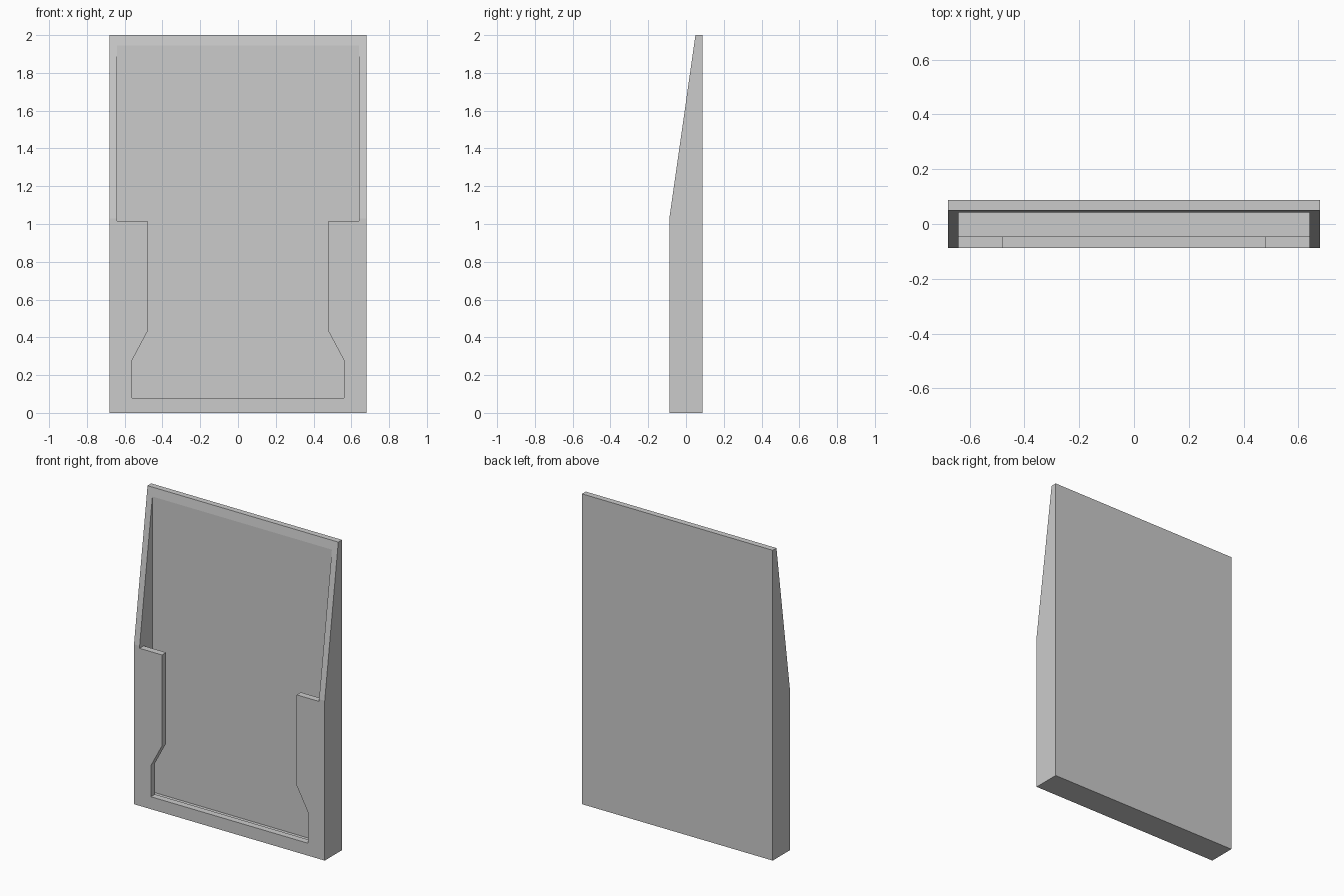
import bpy, bmesh
from mathutils import Vector

cube = bpy.data.objects.get("Cube")
if cube:
    bpy.data.objects.remove(cube, do_unlink=True)

grey = bpy.data.materials.new("plain grey")
grey.use_nodes = True
colour = (0.6, 0.6, 0.6, 1)
grey.diffuse_color = colour
grey.node_tree.nodes["Principled BSDF"].inputs["Base Color"].default_value = colour


def prism(name, outline, sweep):
    """Extrude a closed outline along a sweep vector."""
    bm = bmesh.new()
    face = bm.faces.new([bm.verts.new(p) for p in outline])
    grown = bmesh.ops.extrude_face_region(bm, geom=[face], use_keep_orig=True)
    moved = [g for g in grown["geom"] if isinstance(g, bmesh.types.BMVert)]
    bmesh.ops.translate(bm, verts=moved, vec=Vector(sweep))
    bmesh.ops.recalc_face_normals(bm, faces=bm.faces)
    mesh = bpy.data.meshes.new(name)
    bm.to_mesh(mesh)
    bm.free()
    mesh.materials.append(grey)
    obj = bpy.data.objects.new(name, mesh)
    bpy.context.collection.objects.link(obj)
    return obj


half_w, half_d, wall = 0.68, 0.088, 0.04
inner = half_w - wall
panel_y, lip_y = 0.042, -0.046   # back panel face, rear of front lip

# Holder body: side profile with the sloped upper front
side = [(-half_d, 0), (half_d, 0), (half_d, 2), (0.05, 2), (-half_d, 1.03)]
body = prism("holder_body", [(-half_w, y, z) for y, z in side], (2 * half_w, 0, 0))

# Pocket between back panel and front lip
pocket_side = [(lip_y, wall), (panel_y, wall), (panel_y, 2.3), (lip_y, 2.3)]
pocket = prism("pocket_cutter", [(-inner, y, z) for y, z in pocket_side], (2 * inner, 0, 0))

# Stepped window in the front, open at the top
right_half = [(0.56, 0.08), (0.56, 0.28), (0.48, 0.43), (0.48, 1.015), (inner, 1.015), (inner, 2.3)]
window = right_half + [(-x, z) for x, z in reversed(right_half)]
opening = prism("opening_cutter", [(x, -0.2, z) for x, z in window], (0, 0.2, 0))

for cutter in (pocket, opening):
    cutter.hide_render = True
    cut = body.modifiers.new(cutter.name, "BOOLEAN")
    cut.operation, cut.solver, cut.object = "DIFFERENCE", "EXACT", cutter

# Apply the cuts and drop the cutters
bpy.context.view_layer.objects.active = body
for name in [m.name for m in body.modifiers]:
    bpy.ops.object.modifier_apply(modifier=name)
for cutter in (pocket, opening):
    bpy.data.objects.remove(cutter, do_unlink=True)
